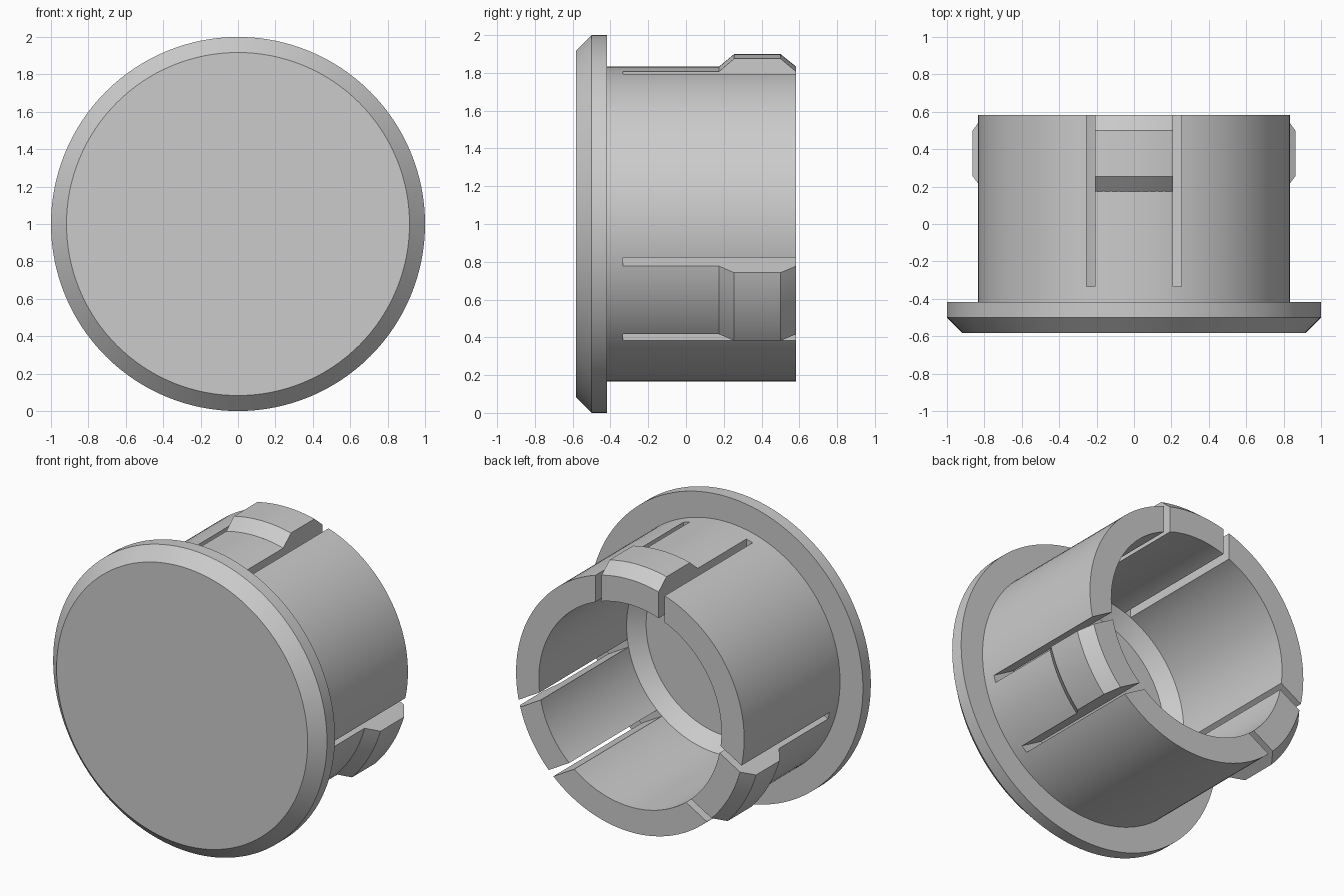
import bpy
import bmesh
from math import radians, sqrt, sin, cos, tau
from mathutils import Matrix, Vector

cube = bpy.data.objects.get("Cube")
if cube:
    bpy.data.objects.remove(cube, do_unlink=True)

SEGMENTS = 128
CLIP_HALF = 0.208          # half width of a spring clip
SLOT_OUTER = 0.253         # far side of the slot beside it
CLIP_ANGLES = (0, 120, 240)

grey = bpy.data.materials.new("plain grey")
grey.use_nodes = True
colour = (0.6, 0.6, 0.6, 1)
grey.diffuse_color = colour
grey.node_tree.nodes["Principled BSDF"].inputs["Base Color"].default_value = colour


def make_object(name, bm):
    bmesh.ops.recalc_face_normals(bm, faces=bm.faces)
    mesh = bpy.data.meshes.new(name)
    bm.to_mesh(mesh)
    bm.free()
    mesh.materials.append(grey)
    obj = bpy.data.objects.new(name, mesh)
    bpy.context.collection.objects.link(obj)
    return obj


def activate(obj):
    bpy.ops.object.select_all(action="DESELECT")
    obj.select_set(True)
    bpy.context.view_layer.objects.active = obj


def around_axis(angle):
    """Turn about the plug's axis, then lift to its centre height."""
    return Matrix.Translation((0, 0, 1)) @ Matrix.Rotation(radians(angle), 4, "Y")


def skin(bm, rings, closed):
    """Join neighbouring rings of vertices with quads."""
    n = len(rings[0])
    for a, b in zip(rings, rings[1:]):
        for i in range(n if closed else n - 1):
            j = (i + 1) % n
            bm.faces.new((a[i], a[j], b[j], b[i]))
    bm.faces.new(rings[0])
    bm.faces.new(rings[-1])


# Plug body: bevelled cap and hollow sleeve, as (radius, y) profile
profile = [(0.917, -0.583), (1, -0.5), (1, -0.417), (0.833, -0.417),
           (0.833, 0.583), (0.667, 0.583), (0.667, -0.333), (0.583, -0.417)]
bm = bmesh.new()
rings = [[bm.verts.new((r * cos(tau * i / SEGMENTS), y, 1 + r * sin(tau * i / SEGMENTS)))
          for i in range(SEGMENTS)] for r, y in profile]
skin(bm, rings, True)
body = make_object("plug_body", bm)

# Slots on both sides of each clip
bm = bmesh.new()
size = Vector((SLOT_OUTER - CLIP_HALF, 1.033, 0.45))
for angle in CLIP_ANGLES:
    for side in (-1, 1):
        place = Matrix.Translation((side * (SLOT_OUTER + CLIP_HALF) / 2, -0.333 + size.y / 2, 0.775))
        bmesh.ops.create_cube(bm, size=1, matrix=around_axis(angle) @ place @ Matrix.Diagonal(size).to_4x4())
cutter = make_object("slot_cutter", bm)
cutter.hide_render = True

activate(body)
cut = body.modifiers.new("slots", "BOOLEAN")
cut.operation = "DIFFERENCE"
cut.solver = "EXACT"
cut.object = cutter
bpy.ops.object.modifier_apply(modifier=cut.name)
bpy.data.objects.remove(cutter, do_unlink=True)
bpy.ops.object.shade_smooth_by_angle(angle=radians(30))

# Snap ridges: (y, radius) section swept across the clip width
section = [(0.175, 0.833), (0.255, 0.9), (0.5, 0.9), (0.583, 0.833), (0.575, 0.82), (0.19, 0.82)]
STEPS = 12
for angle, place in zip(CLIP_ANGLES, ("top", "left", "right")):
    bm = bmesh.new()
    rings = []
    for i in range(STEPS + 1):
        x = CLIP_HALF * (2 * i / STEPS - 1)
        rings.append([bm.verts.new((x, y, sqrt(r * r - x * x))) for y, r in section])
    skin(bm, rings, True)
    bm.transform(around_axis(angle))
    ridge = make_object(place + "_snap_ridge", bm)
    activate(ridge)
    bpy.ops.object.shade_smooth_by_angle(angle=radians(30))
